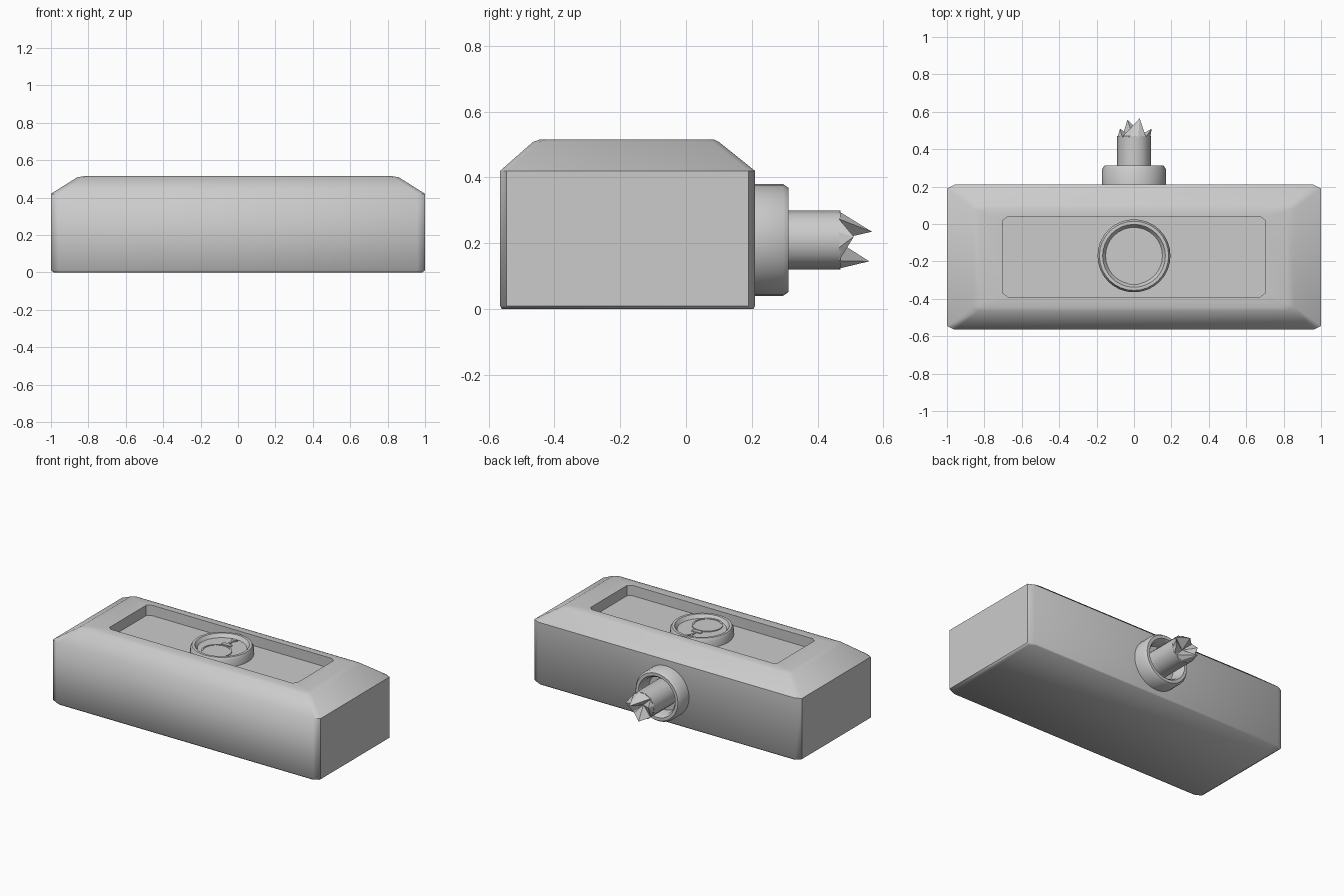
import bpy, bmesh, math
from mathutils import Matrix, Vector

if "Cube" in bpy.data.objects:
    bpy.data.objects.remove(bpy.data.objects["Cube"])


def finish(bm, name, angle=50):
    bmesh.ops.recalc_face_normals(bm, faces=bm.faces)
    mesh = bpy.data.meshes.new(name)
    bm.to_mesh(mesh)
    bm.free()
    obj = bpy.data.objects.new(name, mesh)
    bpy.context.collection.objects.link(obj)
    bpy.ops.object.select_all(action='DESELECT')
    obj.select_set(True)
    bpy.context.view_layer.objects.active = obj
    if angle:
        bpy.ops.object.shade_smooth_by_angle(angle=math.radians(angle))
    return obj


def loft(name, rings, angle=50, matrix=None):
    """Skin a stack of equal-length rings and cap both ends."""
    bm = bmesh.new()
    loops = [[bm.verts.new(p) for p in ring] for ring in rings]
    for a, b in zip(loops, loops[1:]):
        n = len(a)
        for i in range(n):
            bm.faces.new((a[i], a[(i + 1) % n], b[(i + 1) % n], b[i]))
    bm.faces.new(loops[0])
    bm.faces.new(loops[-1])
    if matrix:
        bm.transform(matrix)
    return finish(bm, name, angle)


def rect(x, y0, y1, cx, cy, z):
    """Rectangle with clipped corners."""
    return [(-x + cx, y0, z), (x - cx, y0, z), (x, y0 + cy, z), (x, y1 - cy, z),
            (x - cx, y1, z), (-x + cx, y1, z), (-x, y1 - cy, z), (-x, y0 + cy, z)]


def lathe(name, profile, matrix, n=32, angle=50):
    rings = [[(r * math.cos(math.tau * i / n), r * math.sin(math.tau * i / n), h)
              for i in range(n)] for r, h in profile]
    return loft(name, rings, angle, matrix)


# Housing with sloped shoulders and a shallow tray in the top
loft("housing", [
    rect(0.985, -0.56, 0.205, 0.04, 0.02, 0.0),
    rect(1.0, -0.565, 0.21, 0.04, 0.02, 0.01),
    rect(1.0, -0.565, 0.21, 0.04, 0.02, 0.42),
    rect(0.86, -0.465, 0.10, 0.03, 0.02, 0.508),
    rect(0.82, -0.445, 0.085, 0.03, 0.02, 0.515),
    rect(0.70, -0.39, 0.04, 0.025, 0.02, 0.515),
    rect(0.70, -0.39, 0.04, 0.025, 0.02, 0.445),
])

# Round button with a raised rim and dished face
button_at = Matrix.Translation((0, -0.17, 0))
lathe("button", [(0.195, 0.43), (0.195, 0.49), (0.185, 0.508), (0.168, 0.508),
                 (0.152, 0.485), (0.02, 0.485)], button_at)

# Relief on the button: ring-edged disc, cap, stem and forked spark
disc_at = Matrix.Translation((0, -0.23, 0))
lathe("relief_disc", [(0.095, 0.48), (0.095, 0.491), (0.085, 0.491),
                      (0.085, 0.488), (0.01, 0.488)], disc_at)


def bar(name, x, y, w, d, turn=0):
    m = Matrix.Translation((x, y, 0)) @ Matrix.Rotation(turn, 4, 'Z')
    loft(name, [rect(w / 2, -d / 2, d / 2, w / 8, d / 8, z) for z in (0.48, 0.491)],
         None, m)


bar("relief_cap", 0, -0.117, 0.07, 0.026)
bar("relief_stem", 0, -0.08, 0.012, 0.045)
for side, label in ((-1, "left"), (1, "right")):
    bar("relief_spark_" + label, side * 0.011, -0.045, 0.01, 0.035, -side * 0.6)

# Hollow collar on the back, turned to face +y
back = Matrix.Translation((0, 0, 0.21)) @ Matrix.Rotation(-math.pi / 2, 4, 'X')
lathe("collar", [(0.17, 0.19), (0.17, 0.295), (0.158, 0.312), (0.138, 0.312),
                 (0.125, 0.295), (0.12, 0.225), (0.02, 0.225)], back)

# Rod broken off at the end
sides = 12
lathe("rod", [(0.09, 0.22), (0.09, 0.47), (0.02, 0.455)], back, sides)

# Jagged spikes, each standing on a quarter of the rod's rim
tips = [(0.095, 0.51, 0.22), (0.03, 0.565, 0.235),
        (-0.075, 0.51, 0.23), (-0.035, 0.557, 0.145)]
for k, tip in enumerate(tips):
    bm = bmesh.new()
    base = [bm.verts.new((0, 0.455, 0.21))]
    for i in range(4):
        a = math.tau * (k * 3 + i - 1.5) / sides
        base.append(bm.verts.new((0.09 * math.cos(a), 0.465, 0.21 + 0.09 * math.sin(a))))
    top = bm.verts.new(tip)
    bm.faces.new(base)
    for i in range(5):
        bm.faces.new((base[i], base[(i + 1) % 5], top))
    finish(bm, "spike_%d" % (k + 1), None)
